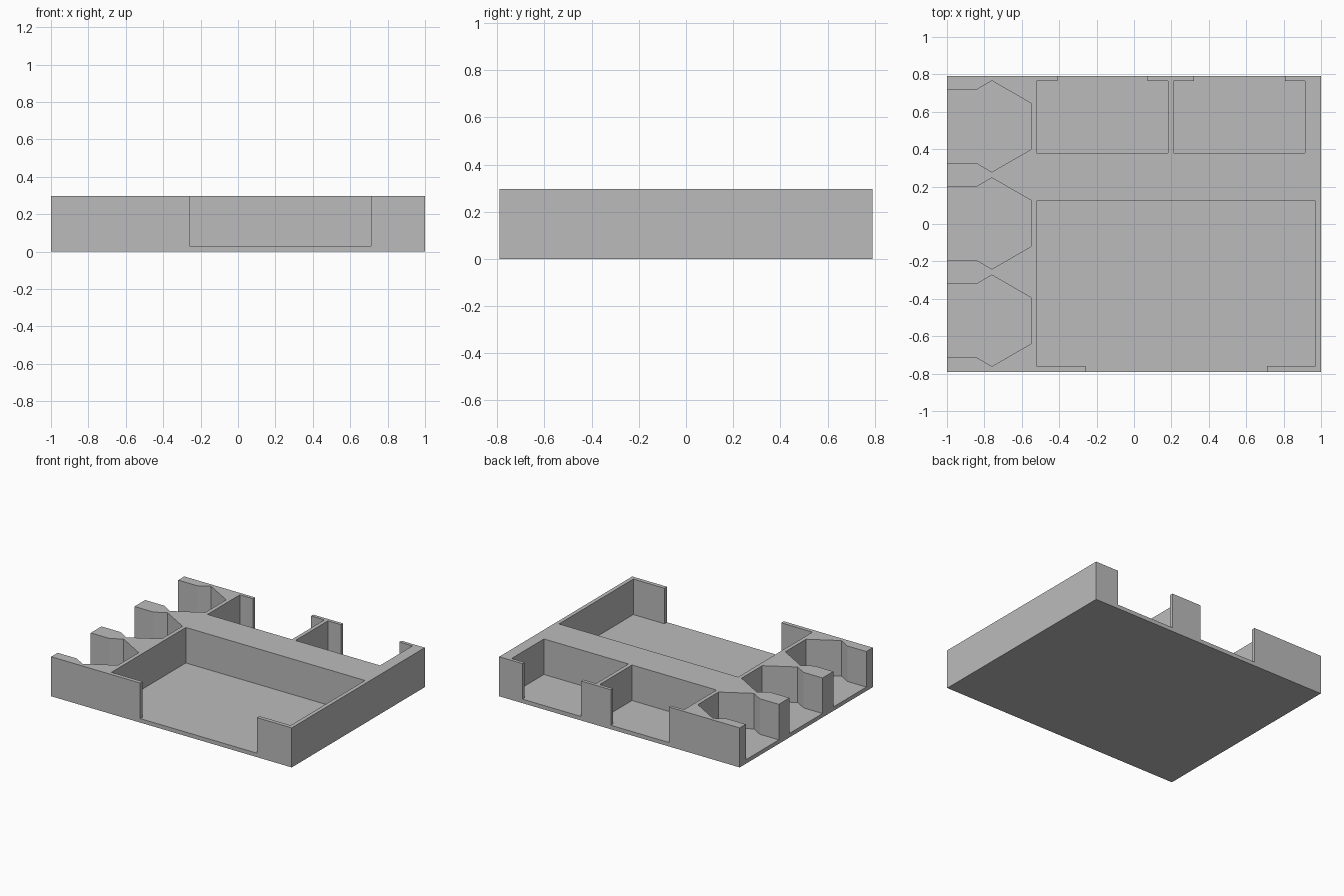
import bpy
import bmesh

cube = bpy.data.objects.get("Cube")
if cube:
    bpy.data.objects.remove(cube, do_unlink=True)

HALF_X, HALF_Y, TOP, FLOOR = 1.0, 0.79, 0.297, 0.03
OVER = 0.1  # how far cutters reach past the block

grey = bpy.data.materials.new("plain grey")
grey.use_nodes = True
grey.diffuse_color = (0.5, 0.5, 0.5, 1)
grey.node_tree.nodes["Principled BSDF"].inputs["Base Color"].default_value = (0.5, 0.5, 0.5, 1)


def prism(name, outline, z0, z1):
    """Extrude a flat outline from z0 to z1."""
    bm = bmesh.new()
    face = bm.faces.new([bm.verts.new((x, y, z0)) for x, y in outline])
    grown = bmesh.ops.extrude_face_region(bm, geom=[face])["geom"]
    verts = [v for v in grown if isinstance(v, bmesh.types.BMVert)]
    bmesh.ops.translate(bm, verts=verts, vec=(0, 0, z1 - z0))
    bmesh.ops.recalc_face_normals(bm, faces=bm.faces)
    mesh = bpy.data.meshes.new(name)
    bm.to_mesh(mesh)
    bm.free()
    mesh.materials.append(grey)
    obj = bpy.data.objects.new(name, mesh)
    bpy.context.collection.objects.link(obj)
    return obj


def card_pocket(x0, x1, inner, wall, gap0, gap1):
    """Rectangular pocket with a narrower opening through the outer wall."""
    out = (HALF_Y + OVER) * (1 if wall > inner else -1)
    return [(x0, inner), (x1, inner), (x1, wall), (gap1, wall),
            (gap1, out), (gap0, out), (gap0, wall), (x0, wall)]


def hex_pocket(cy):
    """Hexagonal pocket with a wide slot through the right side."""
    upper = [(-HALF_X - OVER, 0.196), (-0.842, 0.196), (-0.76, 0.244), (-0.55, 0.123)]
    lower = [(x, -y) for x, y in reversed(upper)]
    return [(x, cy + y) for x, y in upper + lower]


# Solid tray block
tray = prism("tray", [(-HALF_X, -HALF_Y), (HALF_X, -HALF_Y),
                      (HALF_X, HALF_Y), (-HALF_X, HALF_Y)], 0, TOP)

# Pockets cut down to the floor
pockets = {
    "large_front_pocket": card_pocket(-0.52, 0.97, 0.123, -0.76, -0.26, 0.71),
    "back_right_pocket": card_pocket(-0.52, 0.183, 0.38, 0.765, -0.41, 0.072),
    "back_left_pocket": card_pocket(0.212, 0.915, 0.38, 0.765, 0.32, 0.806),
}
for i, cy in enumerate((-0.517, 0.003, 0.522)):
    pockets[f"hex_pocket_{i + 1}"] = hex_pocket(cy)

cutters = []
for name, outline in pockets.items():
    cutter = prism(name + "_cutter", outline, FLOOR, TOP + OVER)
    cutter.hide_render = True
    cutters.append(cutter)
    cut = tray.modifiers.new(name, 'BOOLEAN')
    cut.operation = 'DIFFERENCE'
    cut.solver = 'EXACT'
    cut.object = cutter

# Bake the cuts and drop the cutters
bpy.context.view_layer.update()
depsgraph = bpy.context.evaluated_depsgraph_get()
baked = bpy.data.meshes.new_from_object(tray.evaluated_get(depsgraph))
tray.modifiers.clear()
tray.data = baked
for cutter in cutters:
    bpy.data.objects.remove(cutter, do_unlink=True)
